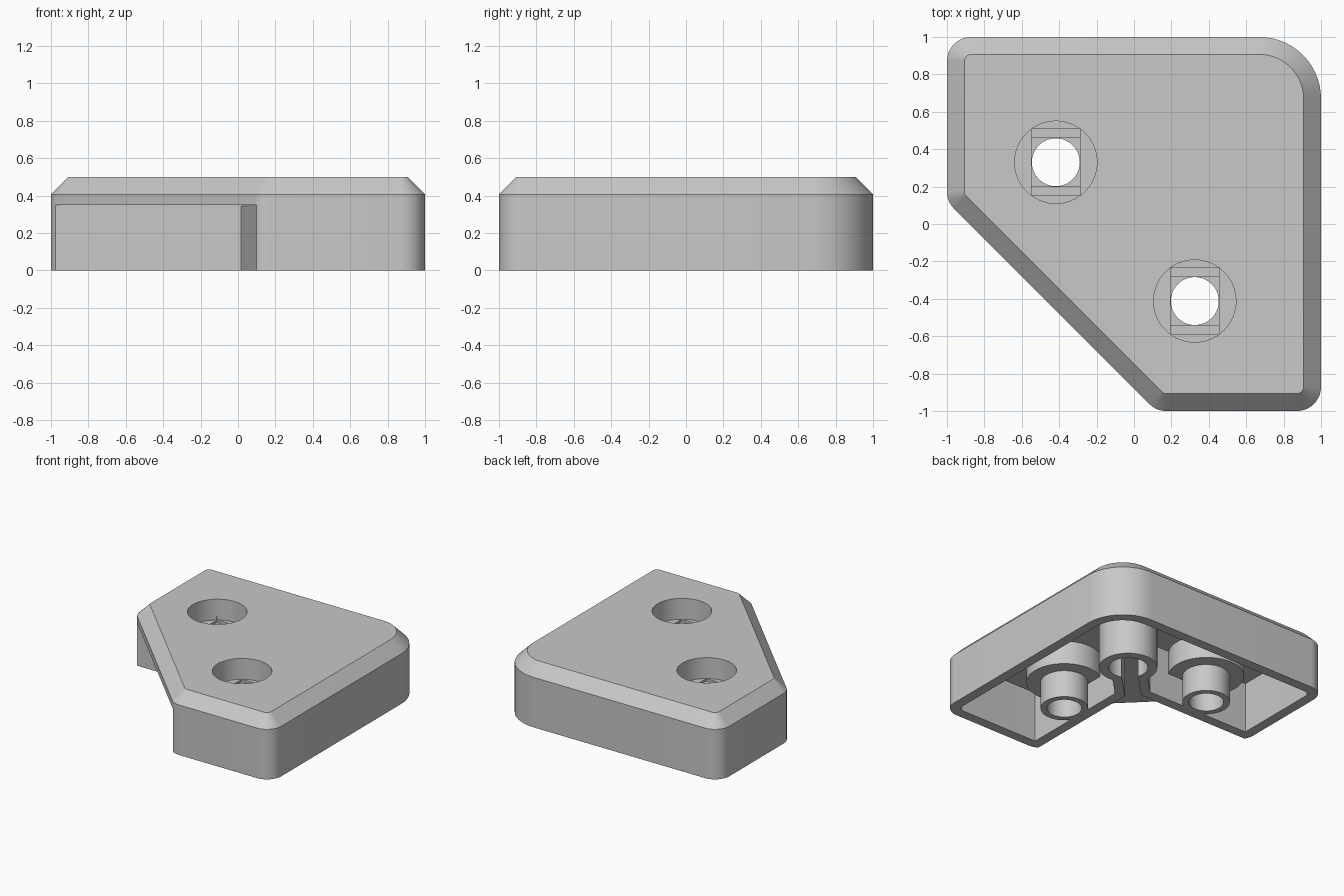
import bpy, bmesh, math
from mathutils import Vector

if "Cube" in bpy.data.objects:
    bpy.data.objects.remove(bpy.data.objects["Cube"], do_unlink=True)

WALL, CHAMFER, INNER = 0.08, 0.093, 0.10
HOLES = [(-0.418, 0.33), (0.325, -0.412)]
SOCKET = (0.35, 0.35)

grey = bpy.data.materials.new("plain grey")
grey.use_nodes = True
grey.diffuse_color = (0.58, 0.58, 0.58, 1)
grey.node_tree.nodes["Principled BSDF"].inputs["Base Color"].default_value = grey.diffuse_color


def outline(d, steps=14):
    """Five-sided plan shape with rounded corners, inset by d."""
    e = 1 - d
    k = -0.88 + d * math.sqrt(2) + e
    pts = [Vector(p) for p in ((e, -e), (e, e), (-e, e), (-e, k), (k, -e))]
    radii = [0.13, 0.33, 0.13, 0.13, 0.13]
    ring = []
    for i, p in enumerate(pts):
        r = radii[i] - d
        a = (pts[i - 1] - p).normalized()
        b = (pts[(i + 1) % len(pts)] - p).normalized()
        half = a.angle(b) / 2
        centre = p + (a + b).normalized() * r / math.sin(half)
        start = p + a * r / math.tan(half) - centre
        base = math.atan2(start.y, start.x)
        for s in range(steps + 1):
            t = base + (math.pi - 2 * half) * s / steps
            ring.append((centre.x + r * math.cos(t), centre.y + r * math.sin(t)))
    return ring


def circle(c, r, n=64):
    return [(c[0] + r * math.cos(math.tau * i / n), c[1] + r * math.sin(math.tau * i / n))
            for i in range(n)]


def rect(x0, x1, y0, y1):
    return [(x0, y0), (x1, y0), (x1, y1), (x0, y1)]


def neck(half):
    """Diagonal strip from the inner corner to the socket."""
    h = half / math.sqrt(2)
    s, e = 0.02, SOCKET[0]
    return [(s + h, s - h), (e + h, e - h), (e - h, e + h), (s - h, s + h)]


def loft(name, *levels):
    """Closed solid through (ring, z) levels."""
    bm = bmesh.new()
    rings = [[bm.verts.new((x, y, z)) for x, y in ring] for ring, z in levels]
    bm.faces.new(rings[0])
    bm.faces.new(rings[-1])
    for low, high in zip(rings, rings[1:]):
        for i in range(len(low)):
            j = (i + 1) % len(low)
            bm.faces.new((low[i], low[j], high[j], high[i]))
    bmesh.ops.recalc_face_normals(bm, faces=bm.faces)
    mesh = bpy.data.meshes.new(name)
    bm.to_mesh(mesh)
    bm.free()
    mesh.materials.append(grey)
    obj = bpy.data.objects.new(name, mesh)
    bpy.context.collection.objects.link(obj)
    return obj


def subtract(target, tool):
    mod = target.modifiers.new("cut", "BOOLEAN")
    mod.operation, mod.solver, mod.object = "DIFFERENCE", "EXACT", tool
    bpy.context.view_layer.objects.active = target
    bpy.ops.object.modifier_apply(modifier=mod.name)
    bpy.data.objects.remove(tool, do_unlink=True)


def cut(target, ring, z0, z1):
    subtract(target, loft("cutter", (ring, z0), (ring, z1)))


# Chamfered block
body = loft("corner_foot", (outline(0), 0), (outline(0), 0.407), (outline(CHAMFER), 0.5))

# Underside hollow, leaving the inner walls, screw bosses and socket standing
hollow = loft("hollow", (outline(WALL), -0.1), (outline(WALL), 0.41))
edge = INNER + WALL
cut(hollow, rect(-2, edge, -2, edge), -0.2, 0.6)
for c in HOLES:
    cut(hollow, circle(c, 0.28), 0.22, 0.6)
    cut(hollow, circle(c, 0.175), -0.2, 0.6)
cut(hollow, circle(SOCKET, 0.215), -0.2, 0.6)
cut(hollow, neck(0.13), -0.2, 0.6)
subtract(body, hollow)

# Open inner corner under the overhanging top
cut(body, rect(-2, INNER, -2, INNER), -0.2, 0.35)

# Screw holes with counterbores and stepped floors
for c in HOLES:
    x, y = c
    cut(body, circle(c, 0.22), 0.33, 0.6)
    cut(body, rect(x - 0.129, x + 0.129, y - 0.178, y + 0.178), 0.31, 0.36)
    cut(body, rect(x - 0.129, x + 0.129, y - 0.129, y + 0.129), 0.29, 0.37)
    cut(body, circle(c, 0.128), -0.2, 0.38)

# Keyhole socket opening into the inner corner
cut(body, circle(SOCKET, 0.145), -0.2, 0.4)
cut(body, neck(0.06), -0.2, 0.345)

# Smooth the round walls, keep edges sharp
bpy.ops.object.select_all(action="DESELECT")
body.select_set(True)
bpy.context.view_layer.objects.active = body
bpy.ops.object.shade_smooth_by_angle(angle=math.radians(30))
